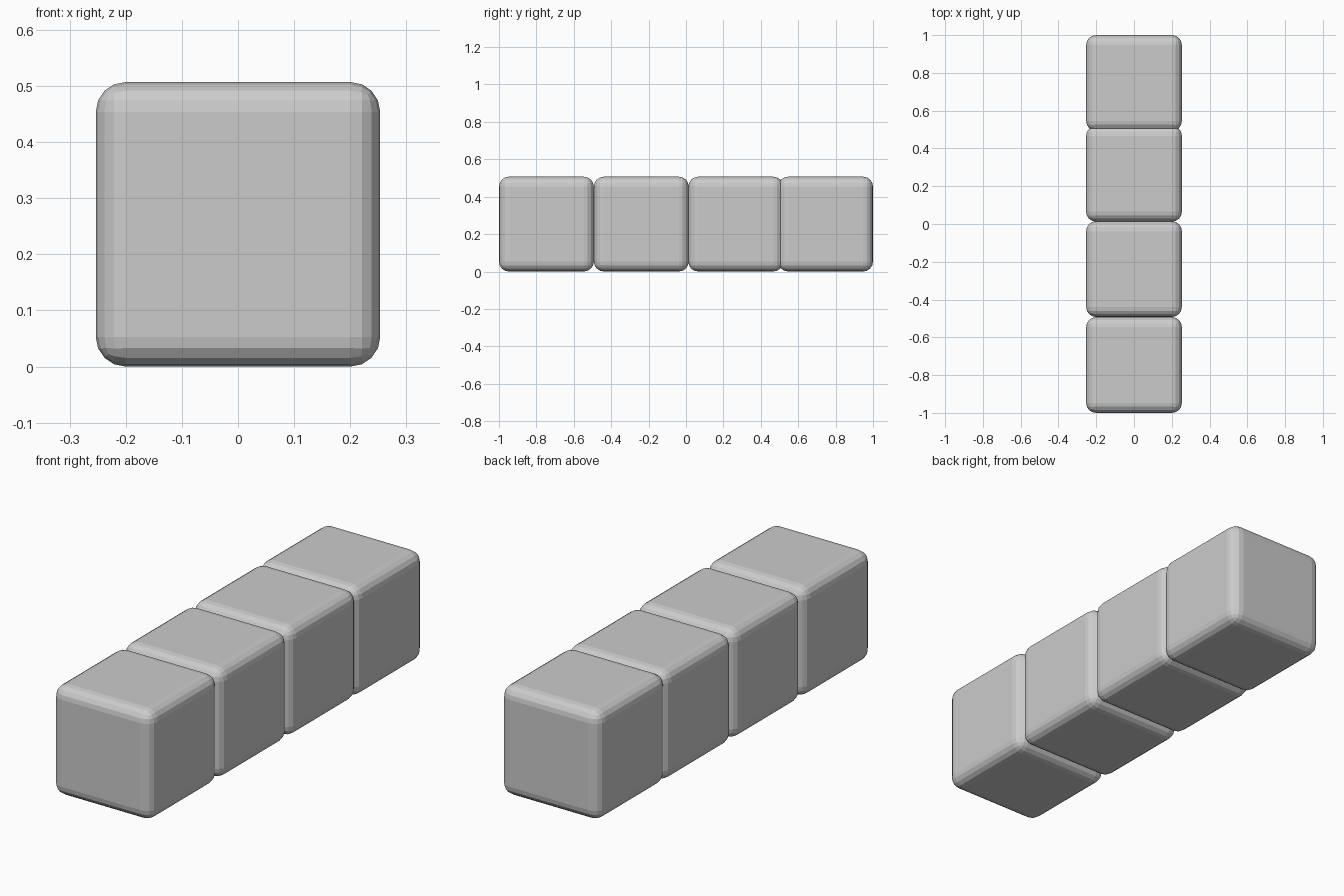
import bpy

if "Cube" in bpy.data.objects:
    bpy.data.objects.remove(bpy.data.objects["Cube"])

SIZE = 0.507      # edge length of each block
RADIUS = 0.053    # rounded edge

# Row of four rounded blocks, the last one slightly overlapping its neighbour
for i, y in enumerate((-0.7465, -0.239, 0.266, 0.7465)):
    bpy.ops.mesh.primitive_cube_add(size=SIZE, location=(0, y, SIZE / 2))
    block = bpy.context.object
    block.name = f"rounded_block_{i + 1}"
    bevel = block.modifiers.new("rounded_edges", 'BEVEL')
    bevel.width = RADIUS
    bevel.segments = 4
